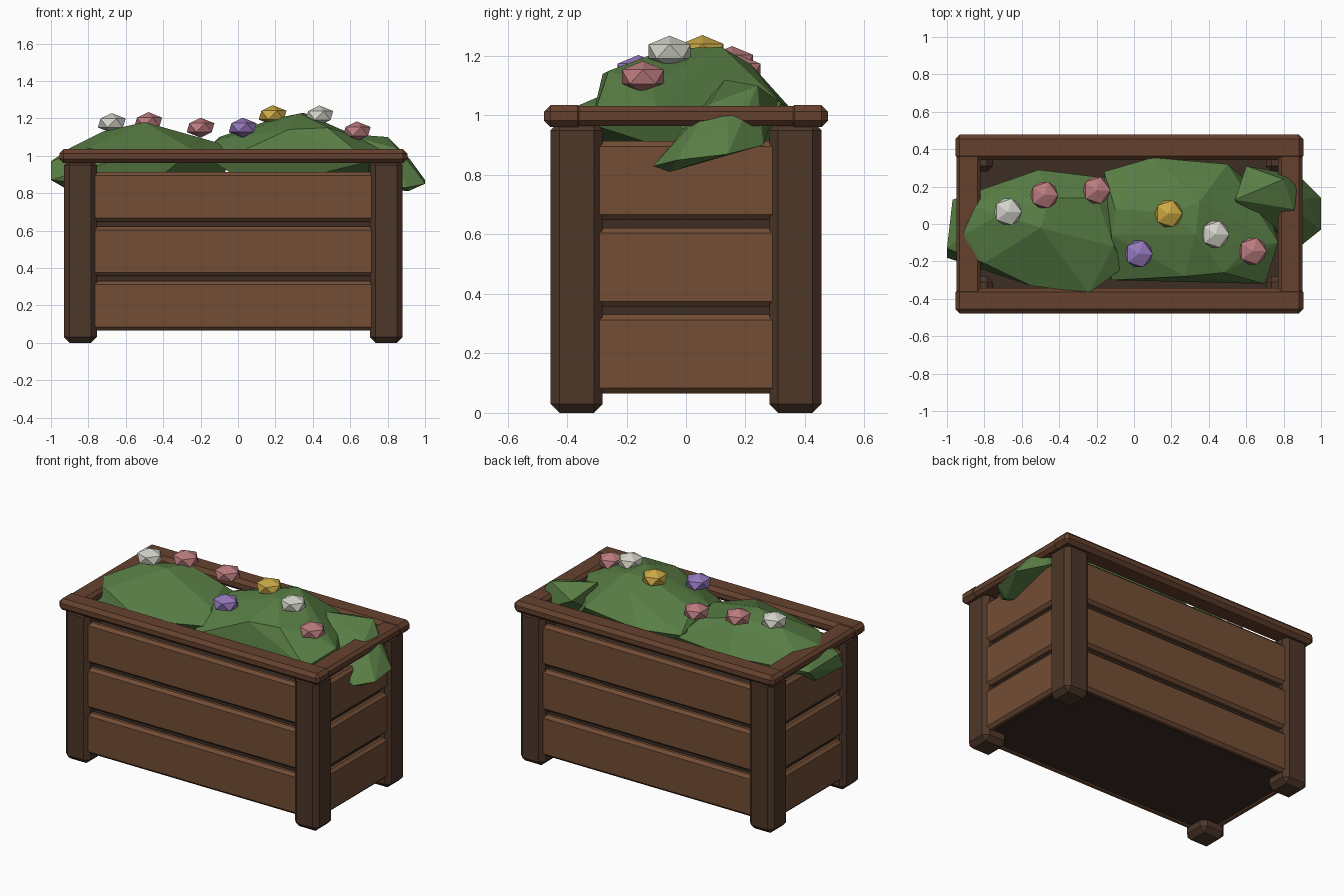
import bpy, bmesh

CX = -0.025  # the box sits slightly off centre


def material(name, rgb):
    m = bpy.data.materials.new(name)
    m.diffuse_color = (*rgb, 1)
    return m


PLANK = material("plank_wood", (0.17, 0.075, 0.036))
LEG = material("leg_wood", (0.075, 0.038, 0.022))
RIM = material("rim_wood", (0.13, 0.053, 0.027))
SOIL = material("soil", (0.045, 0.026, 0.018))
LEAF = material("leaf", (0.10, 0.21, 0.06))
PETALS = {"white": material("white_petal", (0.65, 0.65, 0.58)),
          "pink": material("pink_petal", (0.50, 0.20, 0.21)),
          "purple": material("purple_petal", (0.30, 0.19, 0.50)),
          "yellow": material("yellow_petal", (0.60, 0.40, 0.06))}


def finish(bm, name, mat):
    me = bpy.data.meshes.new(name)
    bmesh.ops.recalc_face_normals(bm, faces=bm.faces)
    bm.to_mesh(me)
    bm.free()
    me.materials.append(mat)
    ob = bpy.data.objects.new(name, me)
    bpy.context.collection.objects.link(ob)
    return ob


def box(name, centre, size, mat, bevel=0.0):
    bm = bmesh.new()
    bmesh.ops.create_cube(bm, size=1)
    bmesh.ops.scale(bm, vec=size, verts=bm.verts)
    ob = finish(bm, name, mat)
    ob.location = centre
    if bevel:
        mod = ob.modifiers.new("chamfer", 'BEVEL')
        mod.width, mod.segments = bevel, 1
    return ob


def mound(name, *clusters):
    """Faceted foliage: one convex hull per cluster of points."""
    bm = bmesh.new()
    for pts in clusters:
        verts = [bm.verts.new(p) for p in pts]
        res = bmesh.ops.convex_hull(bm, input=verts)
        loose = [v for v in set(res["geom_interior"] + res["geom_unused"])
                 if isinstance(v, bmesh.types.BMVert)]
        bmesh.ops.delete(bm, geom=loose, context='VERTS')
    return finish(bm, name, LEAF)


# Corner legs
for sx, h in ((-1, "left"), (1, "right")):
    for sy, d in ((-1, "front"), (1, "back")):
        box(f"{d}_{h}_leg", (CX + sx * 0.8175, sy * 0.3675, 0.49),
            (0.175, 0.175, 0.98), LEG, 0.03)

# Three rows of planks on every side
for i in range(3):
    z = 0.198 + i * 0.2915
    for s, d, h in ((-1, "front", "left"), (1, "back", "right")):
        box(f"{d}_plank_{i + 1}", (CX, s * 0.4075, z), (1.56, 0.055, 0.265), PLANK, 0.018)
        box(f"{h}_plank_{i + 1}", (CX + s * 0.8575, 0, z), (0.055, 0.66, 0.265), PLANK, 0.018)

# Soil filling
box("soil_fill", (CX, 0, 0.475), (1.68, 0.78, 0.81), SOIL)

# Top rim boards
for s, d, h in ((-1, "front", "left"), (1, "back", "right")):
    box(f"{d}_rim", (CX, s * 0.41, 0.998), (1.86, 0.135, 0.074), RIM, 0.022)
    box(f"{h}_rim", (CX + s * 0.86, 0, 0.998), (0.13, 0.90, 0.066), RIM, 0.018)

# Foliage
mound("left_foliage", [
    (-0.90, -0.05, 1.04), (-0.72, 0.05, 1.13), (-0.50, -0.02, 1.18),
    (-0.45, 0.14, 1.16), (-0.20, 0.14, 1.09), (-0.11, -0.12, 1.07),
    (-0.04, -0.22, 1.00), (-0.24, -0.37, 1.03), (-0.55, -0.33, 1.01),
    (-0.80, -0.21, 1.04), (-0.84, 0.12, 1.02), (-0.51, 0.29, 0.98),
    (-0.10, 0.24, 0.98), (-1.0, -0.13, 0.97), (-1.0, -0.18, 0.87),
    (-0.97, 0.13, 0.94), (-0.93, 0.0, 0.83), (-0.5, -0.28, 0.82),
    (-0.5, 0.22, 0.82), (-0.1, 0.0, 0.82)])
mound("right_foliage", [
    (-0.16, 0.28, 1.02), (0.10, 0.355, 1.02), (0.50, 0.32, 1.04),
    (-0.10, 0.08, 1.10), (-0.12, -0.06, 1.08), (-0.12, -0.30, 0.96),
    (0.27, -0.28, 1.14), (0.48, -0.26, 1.15), (0.70, -0.32, 0.97),
    (0.77, -0.10, 1.03), (0.20, 0.06, 1.20), (0.35, 0.12, 1.23),
    (0.33, -0.06, 1.225), (0.25, 0.22, 1.17), (0.62, -0.12, 1.11),
    (0.1, -0.25, 0.82), (0.1, 0.25, 0.82), (0.7, 0.15, 0.82)],
    # Sprig spilling through the gap under the rim
    [(0.60, 0.31, 1.05), (0.80, 0.24, 1.10), (0.85, 0.08, 1.04),
     (0.54, 0.13, 1.12), (1.0, 0.14, 0.87), (1.0, -0.03, 0.85),
     (0.92, 0.14, 0.98), (0.88, 0.26, 0.90), (0.91, -0.055, 0.81),
     (0.90, -0.11, 0.83), (0.60, 0.0, 0.85)])

# Flower heads
flowers = [("white", -0.675, 0.065, 1.175), ("pink", -0.48, 0.155, 1.18),
           ("pink", -0.20, 0.18, 1.15), ("purple", 0.025, -0.16, 1.15),
           ("yellow", 0.185, 0.055, 1.217), ("white", 0.435, -0.055, 1.215),
           ("pink", 0.635, -0.145, 1.13)]
for i, (colour, x, y, z) in enumerate(flowers):
    bm = bmesh.new()
    bmesh.ops.create_icosphere(bm, subdivisions=1, radius=0.083)
    bmesh.ops.scale(bm, vec=(1, 1, 0.64), verts=bm.verts)
    finish(bm, f"{colour}_flower_{i + 1}", PETALS[colour]).location = (x, y, z)
